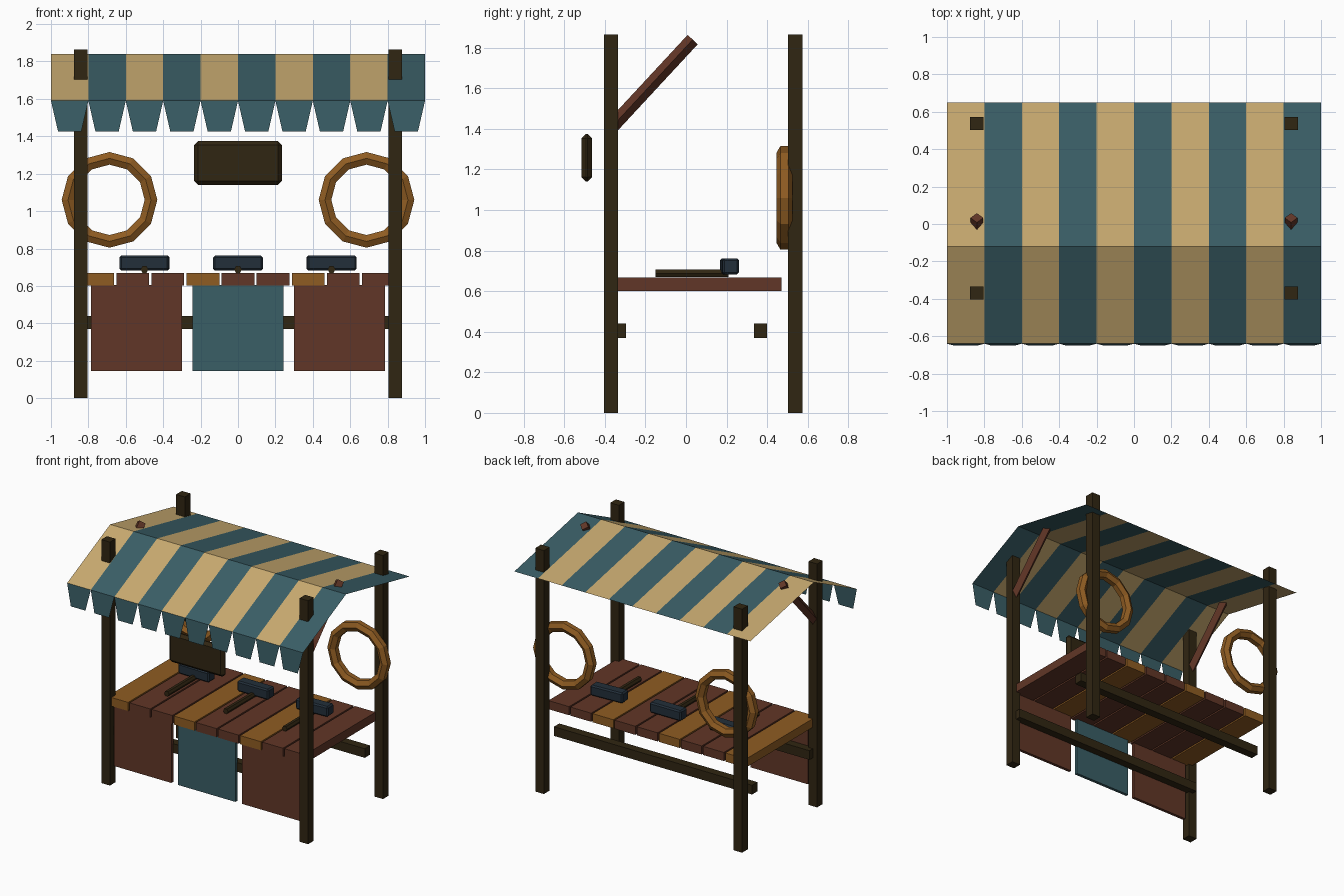
import bpy, bmesh, math
from mathutils import Vector, Matrix

if "Cube" in bpy.data.objects:
    bpy.data.objects.remove(bpy.data.objects["Cube"])


def mat(name, r, g, b):
    m = bpy.data.materials.new(name)
    m.diffuse_color = (r, g, b, 1)
    m.use_nodes = True
    m.node_tree.nodes["Principled BSDF"].inputs["Base Color"].default_value = m.diffuse_color
    return m


TAN = mat("tan cloth", .578, .402, .162)
TEAL = mat("teal cloth", .042, .112, .133)
DARK = mat("dark timber", .030, .019, .006)
BROWN = mat("red brown wood", .120, .037, .020)
OCHRE = mat("ochre wood and rope", .275, .107, .016)
IRON = mat("blue iron", .016, .028, .042)


def add(name, bm, *mats):
    me = bpy.data.meshes.new(name)
    bm.to_mesh(me)
    bm.free()
    for m in mats:
        me.materials.append(m)
    ob = bpy.data.objects.new(name, me)
    bpy.context.collection.objects.link(ob)
    return ob


def box(name, x, y, z, m, bevel=0, turn=0):
    # x, y, z are (min, max) pairs
    bm = bmesh.new()
    bmesh.ops.create_cube(bm, size=1)
    size = [b - a for a, b in (x, y, z)]
    mid = Vector([(a + b) / 2 for a, b in (x, y, z)])
    bmesh.ops.scale(bm, vec=size, verts=bm.verts)
    if bevel:
        bmesh.ops.bevel(bm, geom=bm.edges[:], offset=bevel, segments=1, affect='EDGES')
    bmesh.ops.transform(bm, matrix=Matrix.Translation(mid) @ Matrix.Rotation(turn, 4, 'Z'),
                        verts=bm.verts)
    return add(name, bm, m)


def rod(name, a, b, r, sides, m, spin=0):
    a, b = Vector(a), Vector(b)
    d = b - a
    bm = bmesh.new()
    bmesh.ops.create_cone(bm, cap_ends=True, segments=sides, radius1=r, radius2=r, depth=d.length)
    M = Matrix.Translation((a + b) / 2) @ d.to_track_quat('Z', 'X').to_matrix().to_4x4()
    bmesh.ops.transform(bm, matrix=M @ Matrix.Rotation(spin, 4, 'Z'), verts=bm.verts)
    return add(name, bm, m)


def rope_ring(name, cx, cy, cz, R, r, m, n=12, k=6):
    bm = bmesh.new()
    rings = []
    for i in range(n):
        t = 2 * math.pi * i / n
        rings.append([])
        for j in range(k):
            p = 2 * math.pi * j / k
            rad = R + r * math.sin(p)
            rings[-1].append(bm.verts.new((cx + rad * math.cos(t), cy + r * math.cos(p),
                                           cz + rad * math.sin(t))))
    for i in range(n):
        for j in range(k):
            a, b = rings[i], rings[(i + 1) % n]
            bm.faces.new((a[j], a[(j + 1) % k], b[(j + 1) % k], b[j]))
    bmesh.ops.recalc_face_normals(bm, faces=bm.faces[:])
    return add(name, bm, m)


# posts, roof braces and rope coils on both sides
for s, side in ((-1, "left"), (1, "right")):
    x = (s * .84 - .0365, s * .84 + .0365)
    box("front_post_" + side, x, (-.403, -.335), (0, 1.865), DARK)
    box("back_post_" + side, x, (.503, .573), (0, 1.865), DARK)
    rod("roof_brace_" + side, (s * .84, -.375, 1.40), (s * .84, .033, 1.84), .034, 4, BROWN)
    rope_ring("rope_coil_" + side, s * .687, .485, 1.06, .222, .039, OCHRE)

# lower rails
box("front_rail", (-.84, .84), (-.36, -.295), (.37, .44), DARK)
box("back_rail", (-.84, .84), (.335, .40), (.37, .44), DARK)

# counter planks
for i in range(9):
    c = (i - 4) * .1875
    box(f"counter_plank_{i + 1}", (c - .0875, c + .0875), (-.385, .47), (.602, .668),
        BROWN if i % 3 else OCHRE)

# front panels
for i, m in enumerate((BROWN, TEAL, BROWN)):
    c = (i - 1) * .543
    box(f"front_panel_{i + 1}", (c - .243, c + .243), (-.378, -.355), (.145, .605), m)

# hanging blank sign board
box("sign_board", (-.235, .235), (-.515, -.463), (1.14, 1.375), DARK, .022)

# hammers laid on the counter
for i, turn in enumerate((-.03, 0, .05)):
    x = (i - 1) * .5
    box(f"hammer_head_{i + 1}", (x - .133, x + .133), (.173, .255), (.682, .762), IRON, .01, turn)
    rod(f"hammer_handle_{i + 1}", (x, -.15, .688), (x, .21, .688), .021, 6, DARK)

# striped canopy sheet
profile = [(-.64, 1.59), (-.12, 1.84), (.65, 1.682)]
bm = bmesh.new()
grid = [[bm.verts.new((-1 + .2 * i, y, z)) for y, z in profile] for i in range(11)]
for i in range(10):
    for j in range(2):
        f = bm.faces.new((grid[i][j], grid[i + 1][j], grid[i + 1][j + 1], grid[i][j + 1]))
        f.material_index = i % 2
add("canopy", bm, TAN, TEAL)

# valance flaps along the front edge
bm = bmesh.new()
for i in range(10):
    c = -.9 + .2 * i
    bm.faces.new([bm.verts.new(v) for v in (
        (c - .1, -.64, 1.59), (c - .062, -.65, 1.425), (c + .062, -.65, 1.425), (c + .1, -.64, 1.59))])
add("valance", bm, TEAL)
